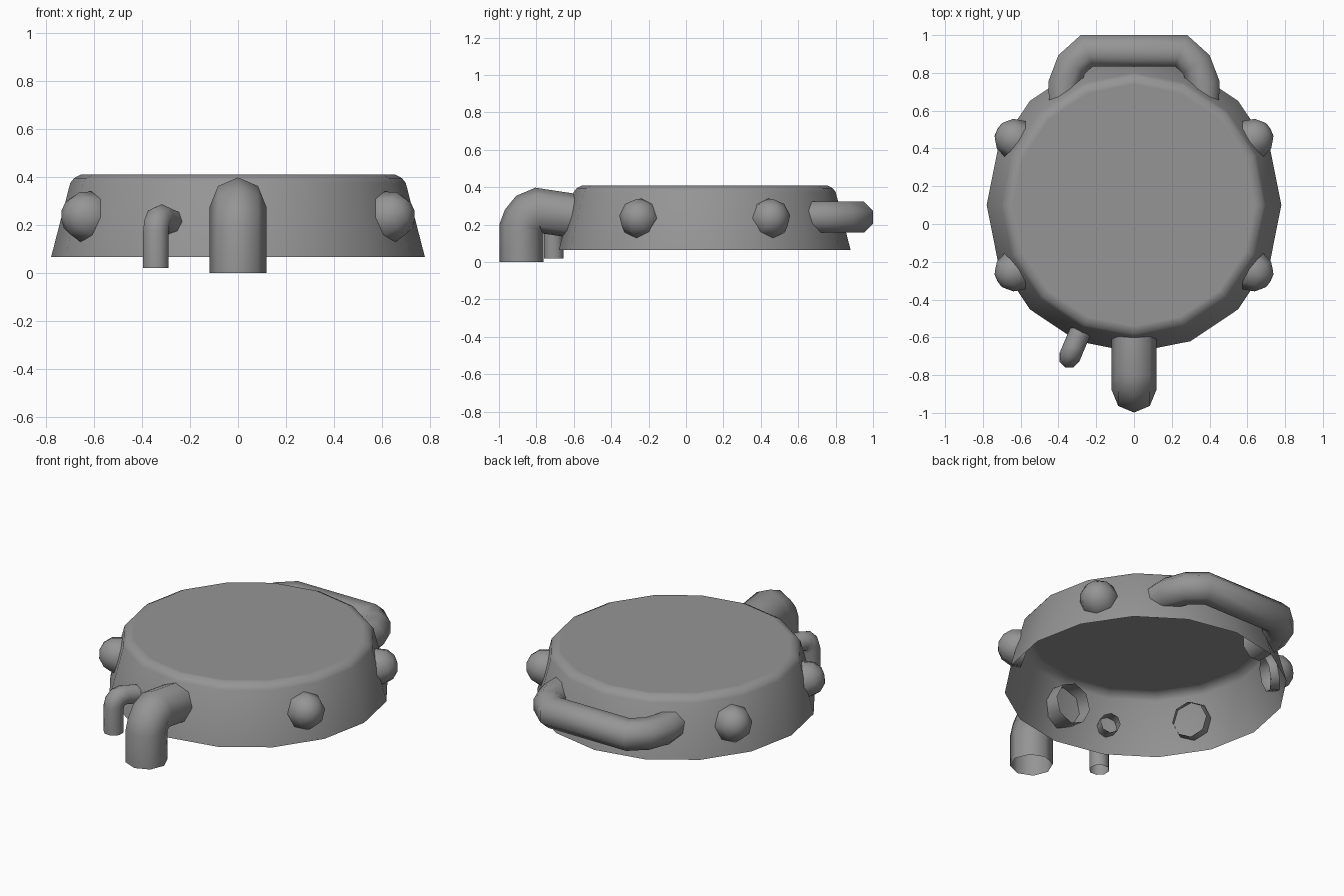
import bpy, bmesh
from math import sin, cos, pi, radians
from mathutils import Vector

cube = bpy.data.objects.get("Cube")
if cube:
    bpy.data.objects.remove(cube, do_unlink=True)

grey = bpy.data.materials.new("plain_grey")
grey.use_nodes = True
grey.diffuse_color = (0.3, 0.3, 0.3, 1)
grey.node_tree.nodes["Principled BSDF"].inputs["Base Color"].default_value = (0.3, 0.3, 0.3, 1)

CENTRE = Vector((0, 0.1, 0))
UP = Vector((0, 0, 1))


def ring(c, u, v, n, turn=0.0):
    """Points of an n-sided section spanned by the scaled axes u and v."""
    return [c + u * cos(2 * pi * i / n + turn) + v * sin(2 * pi * i / n + turn) for i in range(n)]


def loft(name, rings, cap=False, angle=60):
    """Skin a row of rings into an open shell, optionally capped at its end."""
    bm = bmesh.new()
    rows = [[bm.verts.new(p) for p in r] for r in rings]
    for a, b in zip(rows, rows[1:]):
        n = len(a)
        for i in range(n):
            j = (i + 1) % n
            bm.faces.new((a[i], a[j], b[j], b[i]))
    if cap:
        bm.faces.new(rows[-1])
    bmesh.ops.remove_doubles(bm, verts=bm.verts, dist=1e-5)
    mesh = bpy.data.meshes.new(name)
    bm.to_mesh(mesh)
    bm.free()
    mesh.materials.append(grey)
    obj = bpy.data.objects.new(name, mesh)
    bpy.context.collection.objects.link(obj)
    bpy.ops.object.select_all(action='DESELECT')
    obj.select_set(True)
    bpy.context.view_layer.objects.active = obj
    bpy.ops.object.shade_smooth_by_angle(angle=radians(angle))
    return obj


def tube(name, path, side, radius, turn=0.0):
    """Eight-sided open pipe along a flat path; side is the path plane's normal."""
    rings = []
    for i, p in enumerate(path):
        t_in = (p - path[max(i - 1, 0)]).normalized()
        t_out = (path[min(i + 1, len(path) - 1)] - p).normalized()
        t = (t_in + t_out).normalized()
        miter = 1 / max(t.dot(t_out), t.dot(t_in))
        rings.append(ring(p, side * radius, t.cross(side) * radius * miter, 8, turn))
    return loft(name, rings)


def elbow(name, heading, points, radius):
    """Pipe from (distance, height) pairs, heading outward from the body centre."""
    out = Vector((cos(heading), sin(heading), 0))
    path = [CENTRE + out * d + UP * z for d, z in points]
    tube(name, path, out.cross(UP), radius)


# Tapered body with a softened top edge, open underneath
profile = [(0.78, 0.065), (0.70, 0.375), (0.684, 0.395), (0.655, 0.41), (0.64, 0.41)]
loft("body", [ring(CENTRE + UP * z, Vector((r, 0, 0)), Vector((0, r, 0)), 16)
              for r, z in profile], cap=True)

# Large and small downturned spouts
elbow("large_spout", radians(-90),
      [(0.98, 0), (0.98, 0.18), (0.965, 0.22), (0.935, 0.257), (0.89, 0.276), (0.62, 0.235)], 0.118)
elbow("small_spout", radians(-113),
      [(0.877, 0.02), (0.877, 0.17), (0.869, 0.2), (0.847, 0.222), (0.815, 0.228), (0.66, 0.2)], 0.057)

# Carrying handle across the back
half = [Vector((x, y, 0.24)) for x, y in [(0.365, 0.6), (0.37, 0.74), (0.33, 0.845), (0.25, 0.917)]]
other = [Vector((-p.x, p.y, p.z)) for p in reversed(half)]
tube("handle", half + other, UP, 0.09, pi / 8)

# Four domed knobs, tilted with the sloping wall
dome = [(0.1, -0.05), (0.11, 0), (0.09, 0.062), (0.05, 0.098), (0, 0.11)]
for label, sx, sy in [("front_left", 1, -1), ("front_right", -1, -1),
                      ("back_left", 1, 1), ("back_right", -1, 1)]:
    out = Vector((0.875 * sx, 0.485 * sy, 0)).normalized()
    axis = (out * cos(radians(15)) + UP * sin(radians(15)))
    u = (UP - axis * axis.dot(UP)).normalized()
    v = axis.cross(u)
    base = CENTRE + out * 0.72 + UP * 0.233
    loft("knob_" + label, [ring(base + axis * h, u * r, v * r, 8) for r, h in dome])
